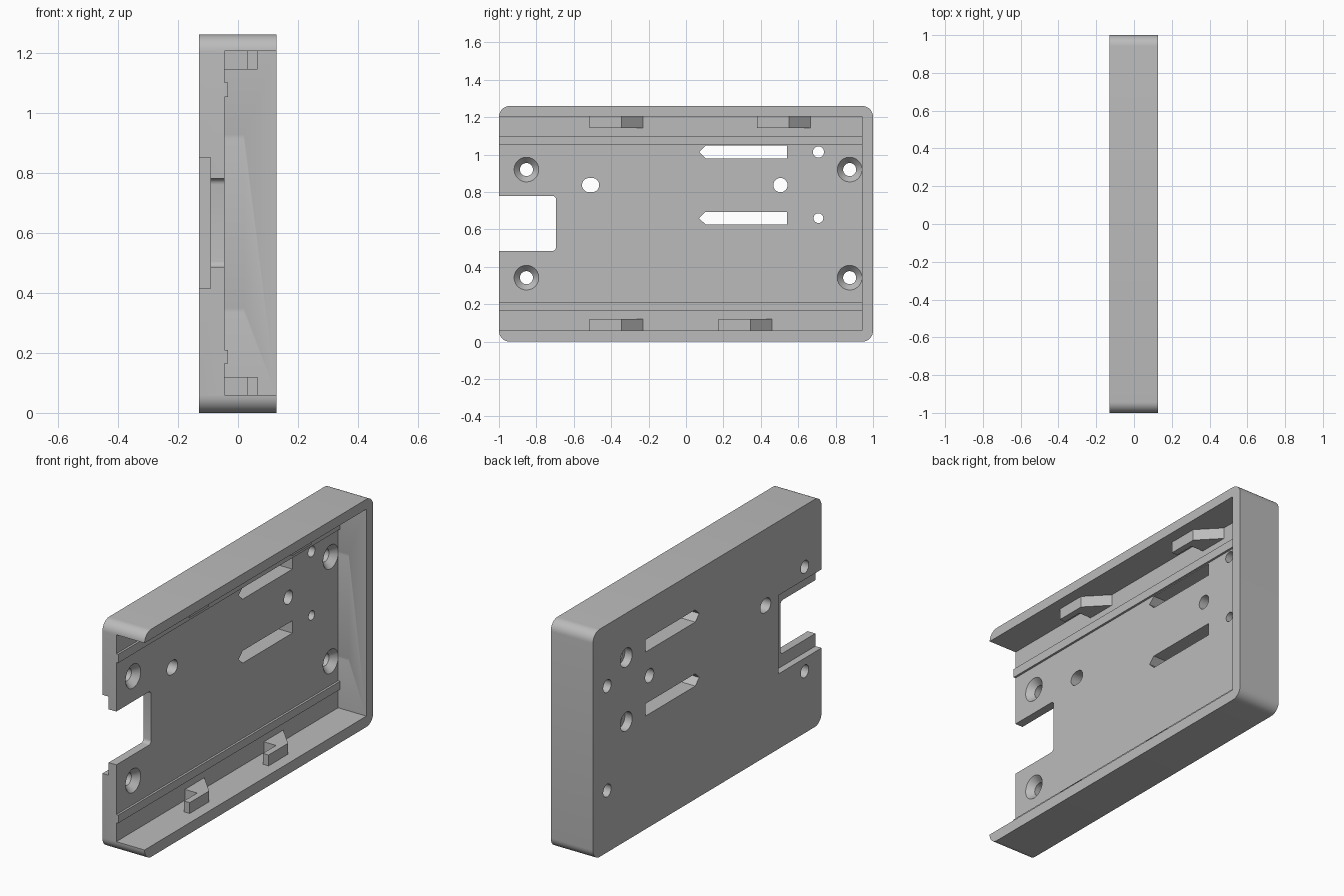
import bpy, bmesh, math
from mathutils import Vector

cube = bpy.data.objects.get("Cube")
if cube:
    bpy.data.objects.remove(cube, do_unlink=True)

grey = bpy.data.materials.new("plain grey")
grey.use_nodes = True
grey.diffuse_color = (0.5, 0.5, 0.5, 1)
grey.node_tree.nodes["Principled BSDF"].inputs["Base Color"].default_value = (0.5, 0.5, 0.5, 1)

BACK, FLOOR, RIM = -0.13, -0.045, 0.128   # x levels of the tray
LOW, HIGH, END = 0.06, 1.205, 0.94        # inner wall positions


def loft(name, rings):
    """Solid through matching rings of 3D points."""
    bm = bmesh.new()
    loops = [[bm.verts.new(p) for p in ring] for ring in rings]
    n = len(loops[0])
    for a, b in zip(loops, loops[1:]):
        for i in range(n):
            bm.faces.new((a[i], a[(i + 1) % n], b[(i + 1) % n], b[i]))
    bm.faces.new(loops[0])
    bm.faces.new(loops[-1])
    bmesh.ops.recalc_face_normals(bm, faces=bm.faces)
    mesh = bpy.data.meshes.new(name)
    bm.to_mesh(mesh)
    bm.free()
    mesh.materials.append(grey)
    obj = bpy.data.objects.new(name, mesh)
    bpy.context.collection.objects.link(obj)
    return obj


def prism(name, outline, x0, x1):
    """Extrude a (y, z) outline along x."""
    return loft(name, [[(x, y, z) for y, z in outline] for x in (x0, x1)])


def box(y0, y1, z0, z1, r=0.0, steps=8):
    """Rectangle outline, with rounded corners if r is given."""
    if r == 0:
        return [(y0, z0), (y1, z0), (y1, z1), (y0, z1)]
    centres = [(y1 - r, z1 - r), (y0 + r, z1 - r), (y0 + r, z0 + r), (y1 - r, z0 + r)]
    return [(cy + r * math.cos(a), cz + r * math.sin(a))
            for k, (cy, cz) in enumerate(centres)
            for a in [(k + i / steps) * math.pi / 2 for i in range(steps + 1)]]


def turned(name, y, z, profile, stretch=0.0):
    """Round solid along x from (x, radius) steps, optionally widened in y."""
    def ring(x, r):
        pts = []
        for i in range(32):
            a = (i + 0.5) * math.tau / 32
            pts.append((x, y + r * math.cos(a) + math.copysign(stretch, math.cos(a)),
                        z + r * math.sin(a)))
        return pts
    return loft(name, [ring(x, r) for x, r in profile])


def cut(target, cutter):
    cutter.hide_render = True
    mod = target.modifiers.new("cut", 'BOOLEAN')
    mod.operation, mod.solver, mod.object = 'DIFFERENCE', 'EXACT', cutter
    bpy.context.view_layer.objects.active = target
    bpy.ops.object.modifier_apply(modifier=mod.name)
    bpy.data.objects.remove(cutter, do_unlink=True)


# Tray body, hollowed from the open side and through the front end
tray = prism("tray", box(-1, 1, 0, 1.26, 0.058), BACK, RIM)
cut(tray, prism("cavity", box(-1.2, END, LOW, HIGH), FLOOR, RIM + 0.1))

# Cable notch and the shallow recess around it on the back
cut(tray, prism("notch", box(-1.2, -0.695, 0.485, 0.78, 0.02, 5), -0.3, 0.1))
cut(tray, prism("recess", box(-1.2, -0.625, 0.415, 0.85), -0.3, -0.092))

# Countersunk screw holes
for y in (-0.853, 0.875):
    for z in (0.342, 0.92):
        cut(tray, turned("screw_hole", y, z, [(-0.3, 0.035), (-0.08, 0.035),
                                              (FLOOR, 0.066), (0.02, 0.066)]))

# Plain holes
cut(tray, turned("wide_hole", -0.51, 0.837, [(-0.3, 0.038), (0.05, 0.038)], 0.008))
cut(tray, turned("round_hole", 0.505, 0.837, [(-0.3, 0.038), (0.05, 0.038)]))

# Button holes, counterbored from the back
for z, r in ((1.014, 0.03), (0.66, 0.026)):
    cut(tray, turned("button_hole", 0.708, z, [(-0.3, 0.052), (-0.085, 0.052),
                                               (-0.085, r), (0.05, r)]))

# Slots with a pointed end
for z in (0.66, 1.014):
    h = 0.034
    cut(tray, prism("slot", [(0.07, z), (0.105, z - h), (0.54, z - h),
                             (0.54, z + h), (0.105, z + h)], -0.3, 0.05))

bpy.ops.object.select_all(action='DESELECT')
tray.select_set(True)
bpy.context.view_layer.objects.active = tray
bpy.ops.object.shade_smooth_by_angle(angle=math.radians(30))

# Low support rails along the floor
for name, z0, z1 in (("lower_rail", 0.165, 0.21), ("upper_rail", 1.052, 1.1)):
    prism(name, box(-1, END, z0, z1), FLOOR, FLOOR + 0.012)

# Bent retaining clips along both long walls
for name, y, z0, z1 in (("lower_front_clip", -0.515, LOW, 0.12),
                        ("lower_rear_clip", 0.175, LOW, 0.12),
                        ("upper_front_clip", -0.515, 1.143, HIGH),
                        ("upper_rear_clip", 0.38, 1.143, HIGH)):
    side = [(0.03, 0), (0.065, 0), (0.065, 0.17), (FLOOR, 0.285),
            (FLOOR, 0.115), (0.03, 0.115)]
    loft(name, [[(x, y + dy, z) for x, dy in side] for z in (z0, z1)])
